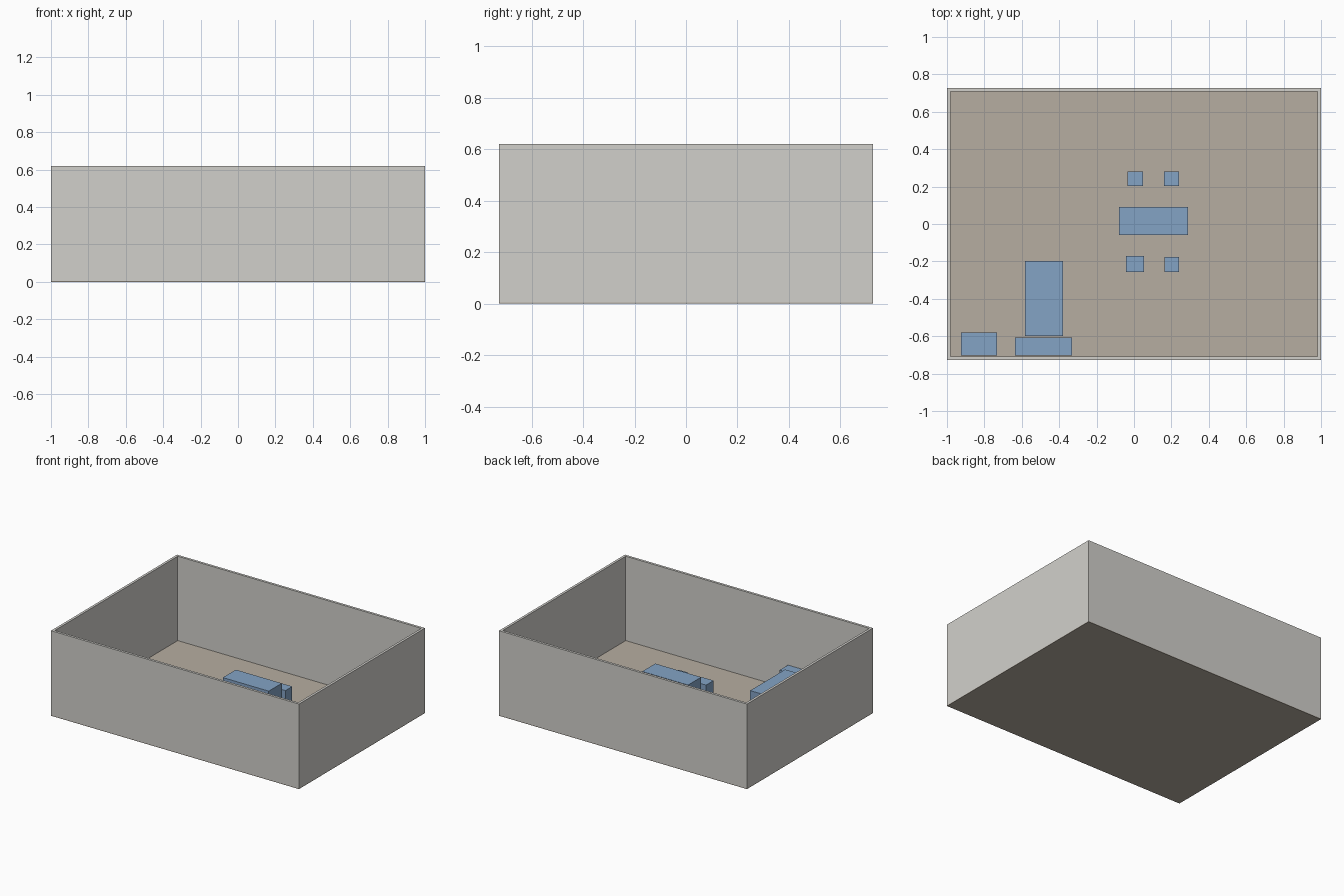
import bpy
import bmesh

if "Cube" in bpy.data.objects:
    bpy.data.objects.remove(bpy.data.objects["Cube"])


def material(name, rgb):
    m = bpy.data.materials.new(name)
    m.diffuse_color = (*rgb, 1.0)
    m.use_nodes = True
    m.node_tree.nodes["Principled BSDF"].inputs["Base Color"].default_value = m.diffuse_color
    return m


WALL = material("pale grey wall", (0.64, 0.63, 0.60))
FLOOR = material("warm beige floor", (0.47, 0.42, 0.355))
BLUE = material("furniture blue", (0.23, 0.366, 0.558))


def box(name, x0, x1, y0, y1, z0, z1, mat):
    """Axis-aligned box given by its limits."""
    bm = bmesh.new()
    bmesh.ops.create_cube(bm, size=1.0)
    for v in bm.verts:
        v.co.x = x1 if v.co.x > 0 else x0
        v.co.y = y1 if v.co.y > 0 else y0
        v.co.z = z1 if v.co.z > 0 else z0
    mesh = bpy.data.meshes.new(name)
    bm.to_mesh(mesh)
    bm.free()
    mesh.materials.append(mat)
    obj = bpy.data.objects.new(name, mesh)
    bpy.context.collection.objects.link(obj)
    return obj


def wall_ring(name, hx, hy, t, z0, z1, mat):
    """Four joined walls: outer and inner loops bridged all the way round."""
    bm = bmesh.new()
    signs = [(-1, -1), (1, -1), (1, 1), (-1, 1)]
    # section order: outer bottom, outer top, inner top, inner bottom
    section = [(0, z0), (0, z1), (t, z1), (t, z0)]
    loops = [[bm.verts.new((sx * (hx - d), sy * (hy - d), z)) for sx, sy in signs]
             for d, z in section]
    for i in range(4):
        a, b = loops[i], loops[(i + 1) % 4]
        for j in range(4):
            k = (j + 1) % 4
            bm.faces.new((a[j], a[k], b[k], b[j]))
    bmesh.ops.recalc_face_normals(bm, faces=bm.faces)
    mesh = bpy.data.meshes.new(name)
    bm.to_mesh(mesh)
    bm.free()
    mesh.materials.append(mat)
    obj = bpy.data.objects.new(name, mesh)
    bpy.context.collection.objects.link(obj)


# Room shell
HX, HY, F = 1.0, 0.726, 0.005
box("floor", -HX, HX, -HY, HY, 0, F, FLOOR)
wall_ring("walls", HX, HY, 0.018, F, 0.62, WALL)

# Furniture: name, x limits, y limits, top height
for name, x0, x1, y0, y1, top in [
    ("table", -0.08, 0.29, -0.06, 0.09, 0.27),
    ("chair_back_left", -0.035, 0.048, 0.204, 0.282, 0.16),
    ("chair_back_right", 0.16, 0.24, 0.204, 0.282, 0.16),
    ("chair_front_left", -0.043, 0.053, -0.257, -0.17, 0.16),
    ("chair_front_right", 0.163, 0.24, -0.257, -0.176, 0.163),
    ("bed", -0.583, -0.38, -0.6, -0.197, 0.2),
    ("bed_end_bench", -0.635, -0.331, -0.702, -0.606, 0.18),
    ("corner_cabinet", -0.925, -0.733, -0.702, -0.58, 0.22),
]:
    box(name, x0, x1, y0, y1, F, top, BLUE)
